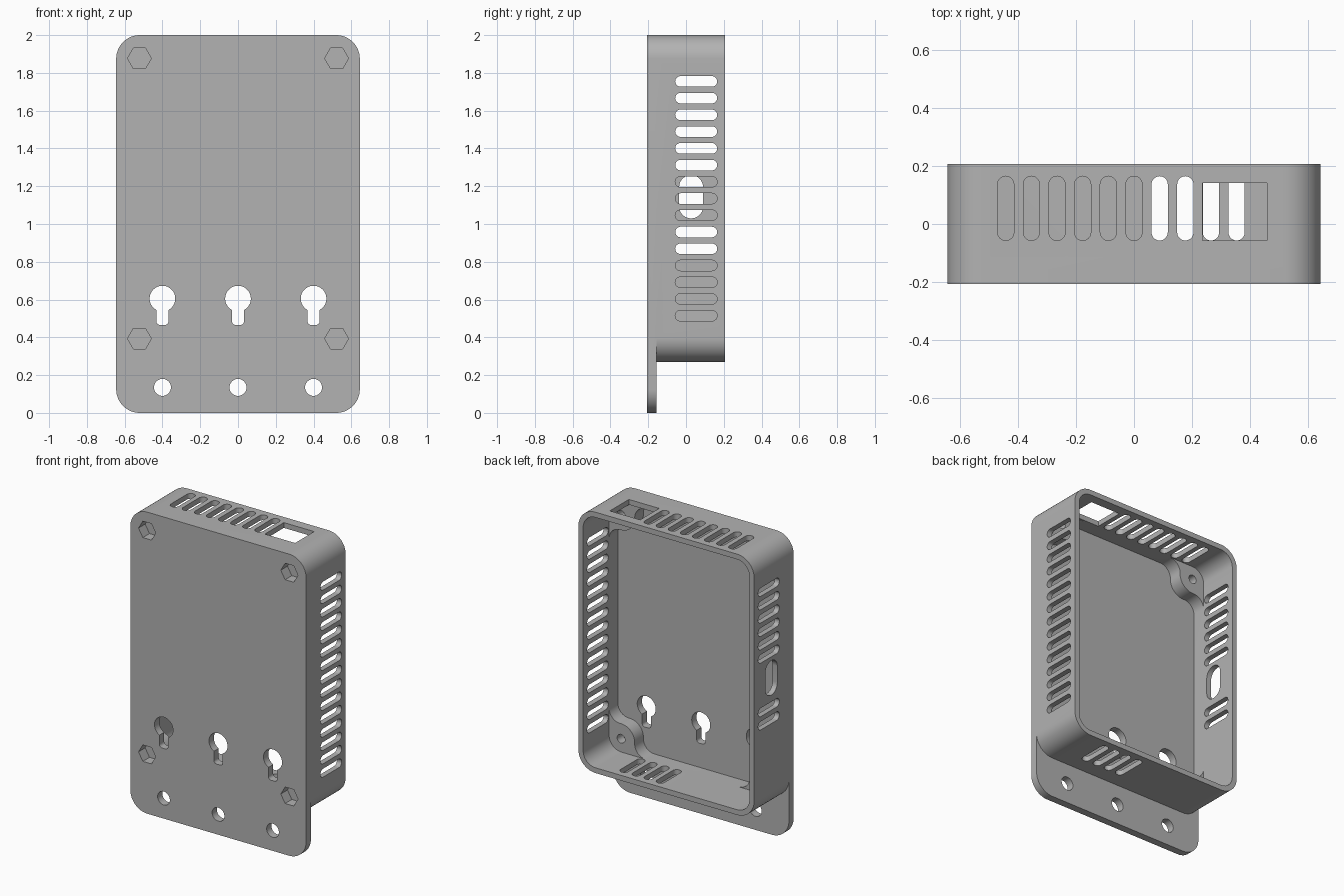
import bpy, bmesh
from math import sin, cos, pi, sqrt, atan2

if "Cube" in bpy.data.objects:
    bpy.data.objects.remove(bpy.data.objects["Cube"])

# Main dimensions
HALF_W, FRONT, FLOOR, BACK = 0.645, -0.207, -0.157, 0.207
CASE_LOW, TOP, WALL, RADIUS = 0.27, 2.0, 0.035, 0.125

mat = bpy.data.materials.new("plain grey")
mat.use_nodes = True
GREY = (0.448, 0.448, 0.448, 1)
mat.diffuse_color = GREY
mat.node_tree.nodes["Principled BSDF"].inputs["Base Color"].default_value = GREY


def arc(cx, cy, r, a0, a1, n):
    return [(cx + r * cos(a0 + (a1 - a0) * i / n), cy + r * sin(a0 + (a1 - a0) * i / n))
            for i in range(n + 1)]


def rounded(a0, a1, b0, b1, r, n=12):
    """Rounded rectangle outline; a full radius makes a slot or circle."""
    pts = []
    for k, (a, b) in enumerate([(a1 - r, b1 - r), (a0 + r, b1 - r),
                                (a0 + r, b0 + r), (a1 - r, b0 + r)]):
        pts += arc(a, b, r, k * pi / 2, (k + 1) * pi / 2, n)
    return pts


def prism(bm, pts, axis, lo, hi):
    """Extrude an outline along x, y or z from lo to hi."""
    place = {"x": lambda a, b, d: (d, a, b),
             "y": lambda a, b, d: (a, d, b),
             "z": lambda a, b, d: (a, b, d)}[axis]
    part = bmesh.new()
    rings = [[part.verts.new(place(a, b, d)) for a, b in pts] for d in (lo, hi)]
    for ring in rings:
        part.faces.new(ring)
    for i in range(len(pts)):
        j = (i + 1) % len(pts)
        part.faces.new((rings[0][i], rings[0][j], rings[1][j], rings[1][i]))
    bmesh.ops.remove_doubles(part, verts=part.verts, dist=1e-5)
    bmesh.ops.recalc_face_normals(part, faces=part.faces)
    mesh = bpy.data.meshes.new("part")
    part.to_mesh(mesh)
    part.free()
    bm.from_mesh(mesh)
    bpy.data.meshes.remove(mesh)


def finish(bm, name):
    mesh = bpy.data.meshes.new(name)
    bm.to_mesh(mesh)
    bm.free()
    mesh.materials.append(mat)
    obj = bpy.data.objects.new(name, mesh)
    bpy.context.collection.objects.link(obj)
    return obj


def combine(target, bm, operation):
    """Apply a boolean with a temporary helper, then delete the helper."""
    helper = finish(bm, "helper")
    helper.hide_render = True
    mod = target.modifiers.new("combine", "BOOLEAN")
    mod.operation, mod.solver, mod.object = operation, "EXACT", helper
    bpy.context.view_layer.objects.active = target
    bpy.ops.object.modifier_apply(modifier=mod.name)
    bpy.data.objects.remove(helper)


# Mounting plate
bm = bmesh.new()
prism(bm, rounded(-HALF_W, HALF_W, 0, TOP, RADIUS), "y", FRONT, FLOOR)
case = finish(bm, "wall_mount_case")

# Case block, then its open pocket
bm = bmesh.new()
prism(bm, rounded(-HALF_W, HALF_W, CASE_LOW, TOP, RADIUS), "y", FLOOR - 0.025, BACK)
combine(case, bm, "UNION")
bm = bmesh.new()
in_x, in_low, in_top = HALF_W - WALL, CASE_LOW + WALL, TOP - WALL
prism(bm, rounded(-in_x, in_x, in_low, in_top, RADIUS - WALL), "y", FLOOR, BACK + 0.1)
combine(case, bm, "DIFFERENCE")

# Corner bosses, round with concave fillets running into the walls
C, R, F = 0.088, 0.1, 0.08
BOSS_TOP = -0.065
reach = C + sqrt((R + F) ** 2 - (C - F) ** 2)
turn = atan2(reach - C, F - C)
half = [(-0.01, 0.045), (-0.01, reach)] + arc(F, reach, F, pi, turn + pi, 10)
outline = half + arc(C, C, R, turn, pi / 2 - turn, 16)[1:-1] + [(v, u) for u, v in reversed(half)]
bm = bmesh.new()
for side in (-1, 1):
    for base, up in ((in_low, 1), (in_top, -1)):
        prism(bm, [(side * (in_x - u), base + up * v) for u, v in outline],
              "y", FLOOR - 0.02, BOSS_TOP)
combine(case, bm, "UNION")

bm = bmesh.new()
# Nut recesses in front and blind screw holes behind
for x in (-in_x + C, in_x - C):
    for z in (in_low + C, in_top - C):
        prism(bm, arc(x, z, 0.063, 0, 2 * pi, 6)[:-1], "y", FRONT - 0.1, FRONT + 0.07)
        prism(bm, arc(x, z, 0.029, 0, 2 * pi, 24)[:-1], "y", FRONT + 0.08, BOSS_TOP + 0.1)

# Keyholes and lower screw holes
for x in (-0.4, 0, 0.4):
    key = arc(x, 0.605, 0.068, -1.08, pi + 1.08, 32) + rounded(x - 0.032, x + 0.032, 0.465, 0.6, 0.02, 6)[14:]
    prism(bm, key, "y", FRONT - 0.1, FLOOR + 0.03)
    prism(bm, arc(x, 0.135, 0.045, 0, 2 * pi, 32)[:-1], "y", FRONT - 0.1, FLOOR + 0.1)

# Vent slots
PITCH, W = 0.0886, 0.028
Y0, Y1 = -0.057, 0.165
for i in range(15):
    z = 1.755 - i * PITCH
    slot = rounded(Y0, Y1, z - W, z + W, W, 8)
    prism(bm, slot, "x", in_x - 0.03, HALF_W + 0.1)
    if i < 6 or i in (9, 10):
        prism(bm, slot, "x", -HALF_W - 0.1, -in_x + 0.03)
for i in range(-5, 5):
    x = i * PITCH
    slot = rounded(x - W, x + W, Y0, Y1, W, 8)
    if i < 3:
        prism(bm, slot, "z", in_top - 0.03, TOP + 0.1)
    if i > 0:
        prism(bm, slot, "z", CASE_LOW - 0.1, in_low + 0.03)

# Top port and side port
prism(bm, [(0.237, Y0), (0.459, Y0), (0.459, 0.142), (0.237, 0.142)], "z", in_top - 0.03, TOP + 0.1)
prism(bm, rounded(-0.036, 0.09, 1.03, 1.258, 0.062), "x", -HALF_W - 0.1, -in_x + 0.03)
combine(case, bm, "DIFFERENCE")

bpy.ops.object.select_all(action="DESELECT")
case.select_set(True)
bpy.context.view_layer.objects.active = case
bpy.ops.object.shade_smooth_by_angle(angle=0.6)
